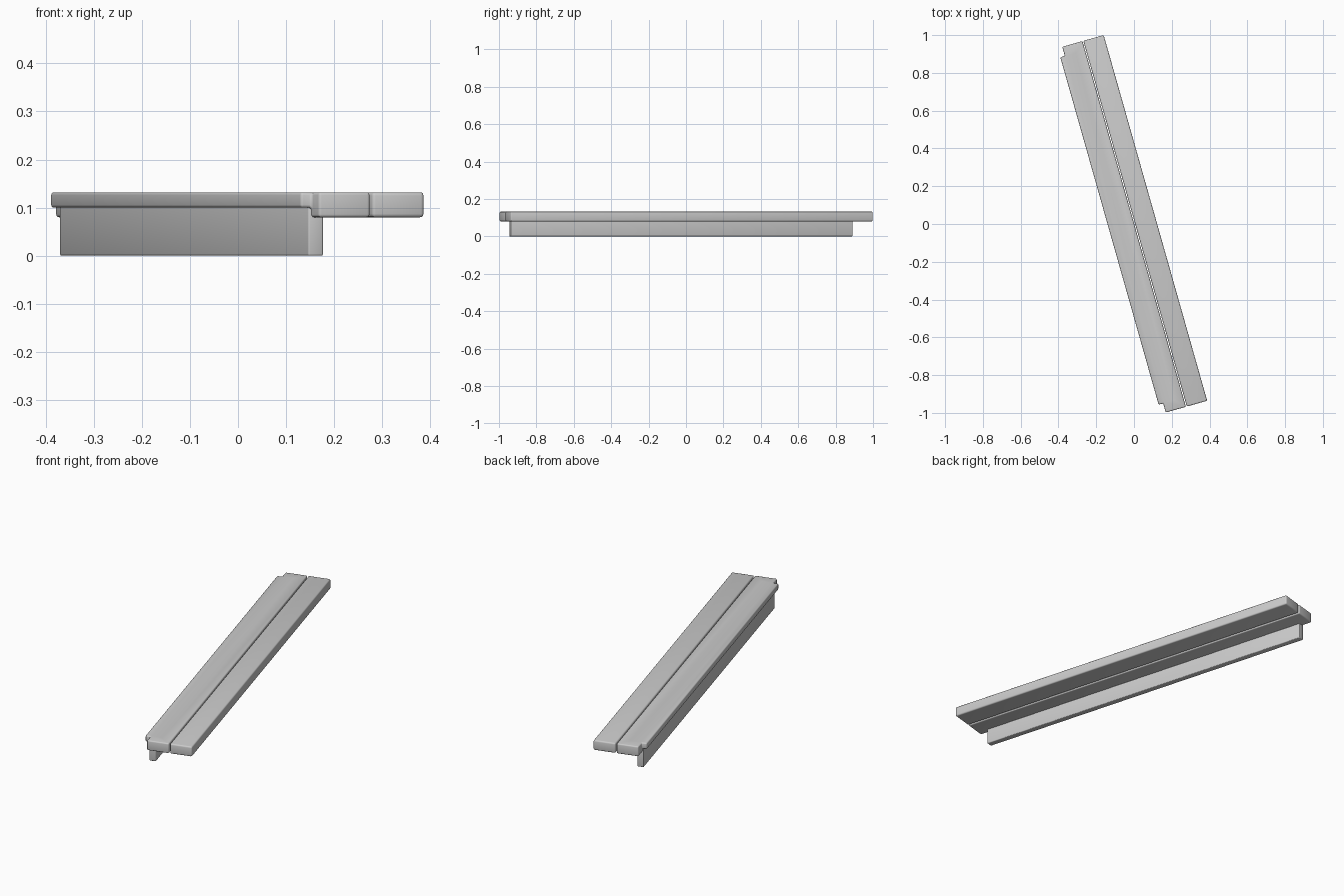
import bpy, bmesh, math
from mathutils import Matrix, Vector

cube = bpy.data.objects.get("Cube")
if cube:
    bpy.data.objects.remove(cube, do_unlink=True)

# Single grey finish
grey = bpy.data.materials.new("light_grey")
grey.use_nodes = True
colour = (0.6, 0.6, 0.6, 1)
grey.diffuse_color = colour
grey.node_tree.nodes["Principled BSDF"].inputs["Base Color"].default_value = colour

# The whole piece lies turned about the vertical axis
TURN = Matrix.Rotation(math.radians(15.8), 4, "Z")


def block(name, across, half_length, height):
    """Box given by its range across the boards, half length and height range."""
    bm = bmesh.new()
    bmesh.ops.create_cube(bm, size=1)
    size = Vector((across[1] - across[0], 2 * half_length, height[1] - height[0]))
    centre = Vector((sum(across) / 2, 0, sum(height) / 2))
    for v in bm.verts:
        v.co = TURN @ (v.co * size + centre)
    mesh = bpy.data.meshes.new(name)
    bm.to_mesh(mesh)
    bm.free()
    mesh.materials.append(grey)
    obj = bpy.data.objects.new(name, mesh)
    bpy.context.collection.objects.link(obj)
    return obj


def soften(obj, radius):
    """Round the edges and shade smoothly."""
    bevel = obj.modifiers.new("rounded_edges", "BEVEL")
    bevel.width = radius
    bevel.segments = 3
    bevel.limit_method = "ANGLE"
    bpy.ops.object.select_all(action="DESELECT")
    obj.select_set(True)
    bpy.context.view_layer.objects.active = obj
    bpy.ops.object.modifier_apply(modifier=bevel.name)
    bpy.ops.object.shade_smooth_by_angle(angle=math.radians(35))


# Plain board
plain_board = block("plain_board", (0.006, 0.118), 1.006, (0.08, 0.132))
soften(plain_board, 0.007)

# Board with a thinner, shorter lip along its outer edge
lipped_board = block("lipped_board", (-0.11, 0.001), 1.006, (0.08, 0.132))
lip = block("lip_helper", (-0.135, -0.05), 0.956, (0.10, 0.132))
lip.hide_render = True
union = lipped_board.modifiers.new("join_lip", "BOOLEAN")
union.operation = "UNION"
union.solver = "EXACT"
union.object = lip
bpy.context.view_layer.objects.active = lipped_board
bpy.ops.object.modifier_apply(modifier=union.name)
bpy.data.objects.remove(lip, do_unlink=True)
soften(lipped_board, 0.006)

# Upright rail under the lip
rail = block("support_rail", (-0.117, -0.084), 0.95, (0.0, 0.108))
soften(rail, 0.004)
